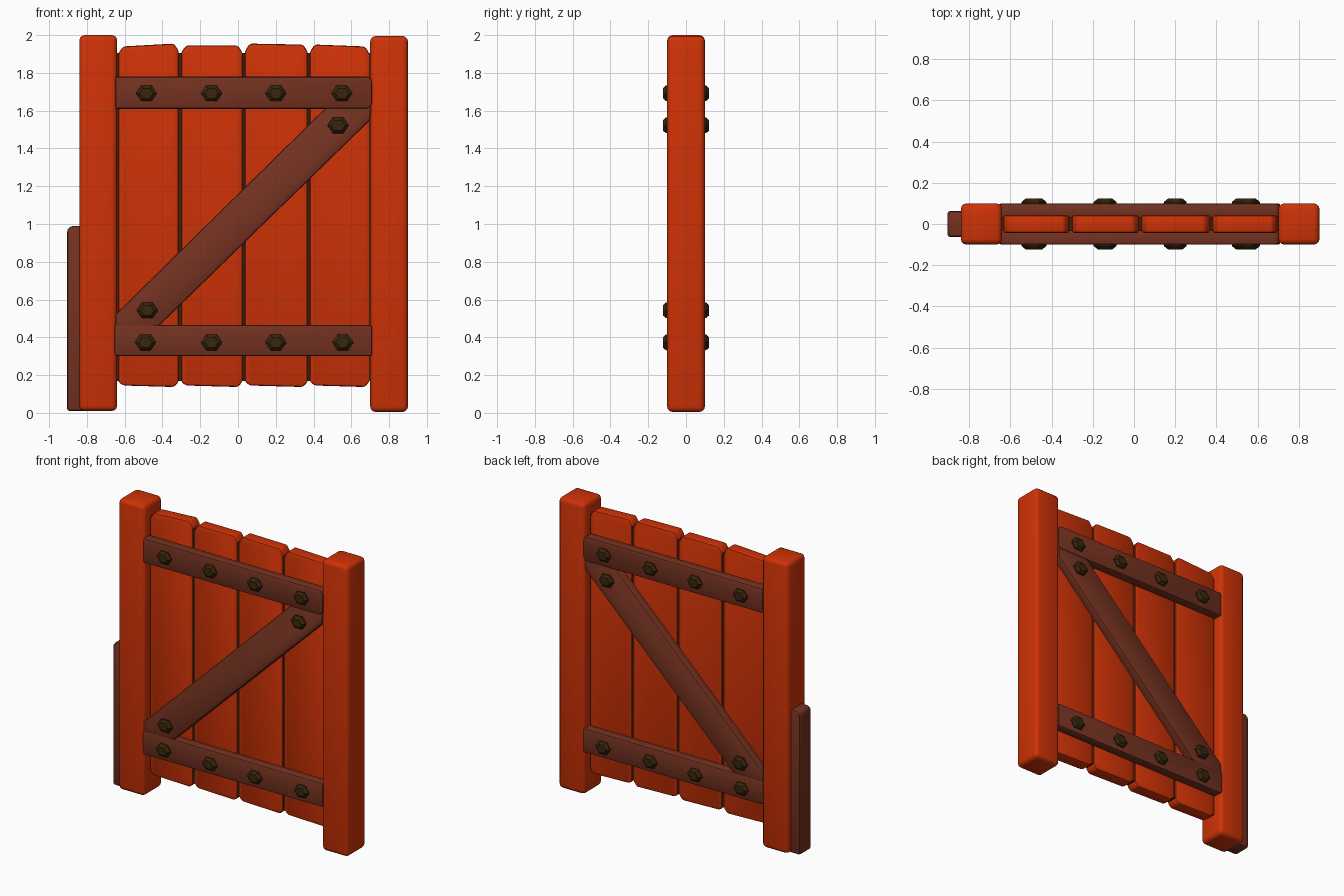
import bpy, bmesh, math
from mathutils import Matrix

cube = bpy.data.objects.get("Cube")
if cube:
    bpy.data.objects.remove(cube, do_unlink=True)


def material(name, rgb):
    m = bpy.data.materials.new(name)
    m.use_nodes = True
    m.diffuse_color = (*rgb, 1)
    m.node_tree.nodes["Principled BSDF"].inputs["Base Color"].default_value = (*rgb, 1)
    return m


RED = material("red orange wood", (0.62, 0.032, 0.002))
BROWN = material("brown wood", (0.175, 0.032, 0.015))
IRON = material("dark iron", (0.04, 0.019, 0.004))
SHADOW = material("dark gap", (0.045, 0.016, 0.004))


def finish(name, bm, mat):
    bmesh.ops.recalc_face_normals(bm, faces=bm.faces)
    mesh = bpy.data.meshes.new(name)
    bm.to_mesh(mesh)
    bm.free()
    obj = bpy.data.objects.new(name, mesh)
    mesh.materials.append(mat)
    bpy.context.collection.objects.link(obj)
    bpy.ops.object.select_all(action='DESELECT')
    obj.select_set(True)
    bpy.context.view_layer.objects.active = obj
    bpy.ops.object.shade_smooth_by_angle(angle=math.radians(35))


def board(name, outline, y0, y1, mat, bevel=0.012, segments=2):
    """Extrude an x-z outline from y0 to y1 and soften its edges."""
    bm = bmesh.new()
    face = bm.faces.new([bm.verts.new((x, y0, z)) for x, z in outline])
    ext = bmesh.ops.extrude_face_region(bm, geom=[face])
    for v in ext["geom"]:
        if isinstance(v, bmesh.types.BMVert):
            v.co.y = y1
    if bevel:
        bmesh.ops.bevel(bm, geom=bm.edges[:], offset=bevel, segments=segments,
                        profile=0.5, affect='EDGES', clamp_overlap=True)
    finish(name, bm, mat)


def rect(x0, x1, z0, z1):
    return [(x0, z0), (x1, z0), (x1, z1), (x0, z1)]


# Side posts
board("right_post", rect(-0.84, -0.64, 0.01, 2.0), -0.1, 0.1, RED, 0.028, 3)
board("left_post", rect(0.70, 0.90, 0.005, 1.995), -0.1, 0.1, RED, 0.028, 3)

# Low strip on the outside of the right post
board("side_strip", [(-0.905, 0.01), (-0.80, 0.01), (-0.80, 0.99), (-0.885, 0.99),
                     (-0.905, 0.97)], -0.063, 0.063, BROWN, 0.022)

# Upright planks with worn corners: left edge, right edge, top left, top right
planks = [(-0.634, -0.314, 1.94, 1.955), (-0.301, 0.024, 1.945, 1.945),
          (0.037, 0.369, 1.955, 1.95), (0.381, 0.696, 1.95, 1.94)]
for i, (a, b, tl, tr) in enumerate(planks):
    c = 0.025
    board(f"plank_{i + 1}",
          [(a, 0.14 + c), (a + c, 0.145), (b - c, 0.137), (b, 0.14 + c),
           (b, tr - 1.5 * c), (b - c, tr), (a + c, tl), (a, tl - 1.5 * c)],
          -0.043, 0.043, RED, 0.012)

# Dark strips that close the gaps between planks and posts
for i, x in enumerate((-0.636, -0.3075, 0.0305, 0.375, 0.698)):
    board(f"plank_gap_{i + 1}", rect(x - 0.016, x + 0.016, 0.17, 1.905),
          -0.034, 0.034, SHADOW, 0)

# Crossbars, diagonal braces and bolts on both faces
bolts = [(x, 1.692) for x in (-0.485, -0.14, 0.20, 0.55)]
bolts += [(x, 0.373) for x in (-0.49, -0.14, 0.20, 0.555)]
bolts += [(0.53, 1.522), (-0.48, 0.543)]
top_bar = [(-0.65, 1.61), (0.69, 1.61), (0.71, 1.63), (0.71, 1.755), (0.695, 1.78),
           (-0.65, 1.78)]
bottom_bar = [(-0.655, 0.31), (-0.635, 0.30), (0.71, 0.30), (0.71, 0.465), (-0.655, 0.465)]
brace = [(-0.65, 0.43), (-0.45, 0.43), (0.70, 1.55), (0.705, 1.62), (0.47, 1.62),
         (-0.65, 0.52)]

for side, s in (("front", -1), ("back", 1)):
    board(f"{side}_top_crossbar", top_bar, s * 0.03, s * 0.1, BROWN)
    board(f"{side}_bottom_crossbar", bottom_bar, s * 0.03, s * 0.1, BROWN)
    board(f"{side}_diagonal_brace", brace, s * 0.03, s * 0.096, BROWN)
    for i, (x, z) in enumerate(bolts):
        # Six-sided stud, pointed at its sides, with a chamfered head
        bm = bmesh.new()
        bmesh.ops.create_cone(bm, cap_ends=True, segments=6, radius1=0.058,
                              radius2=0.054, depth=0.05)
        head = [e for e in bm.edges if all(v.co.z > 0 for v in e.verts)]
        bmesh.ops.bevel(bm, geom=head, offset=0.016, segments=1, affect='EDGES')
        place = (Matrix.Translation((x, s * 0.098, z))
                 @ Matrix.Diagonal((1, 1, 0.86, 1))
                 @ Matrix.Rotation(-s * math.pi / 2, 4, 'X')
                 @ Matrix.Rotation(math.pi / 6, 4, 'Z'))
        bmesh.ops.transform(bm, matrix=place, verts=bm.verts)
        finish(f"{side}_bolt_{i + 1}", bm, IRON)
